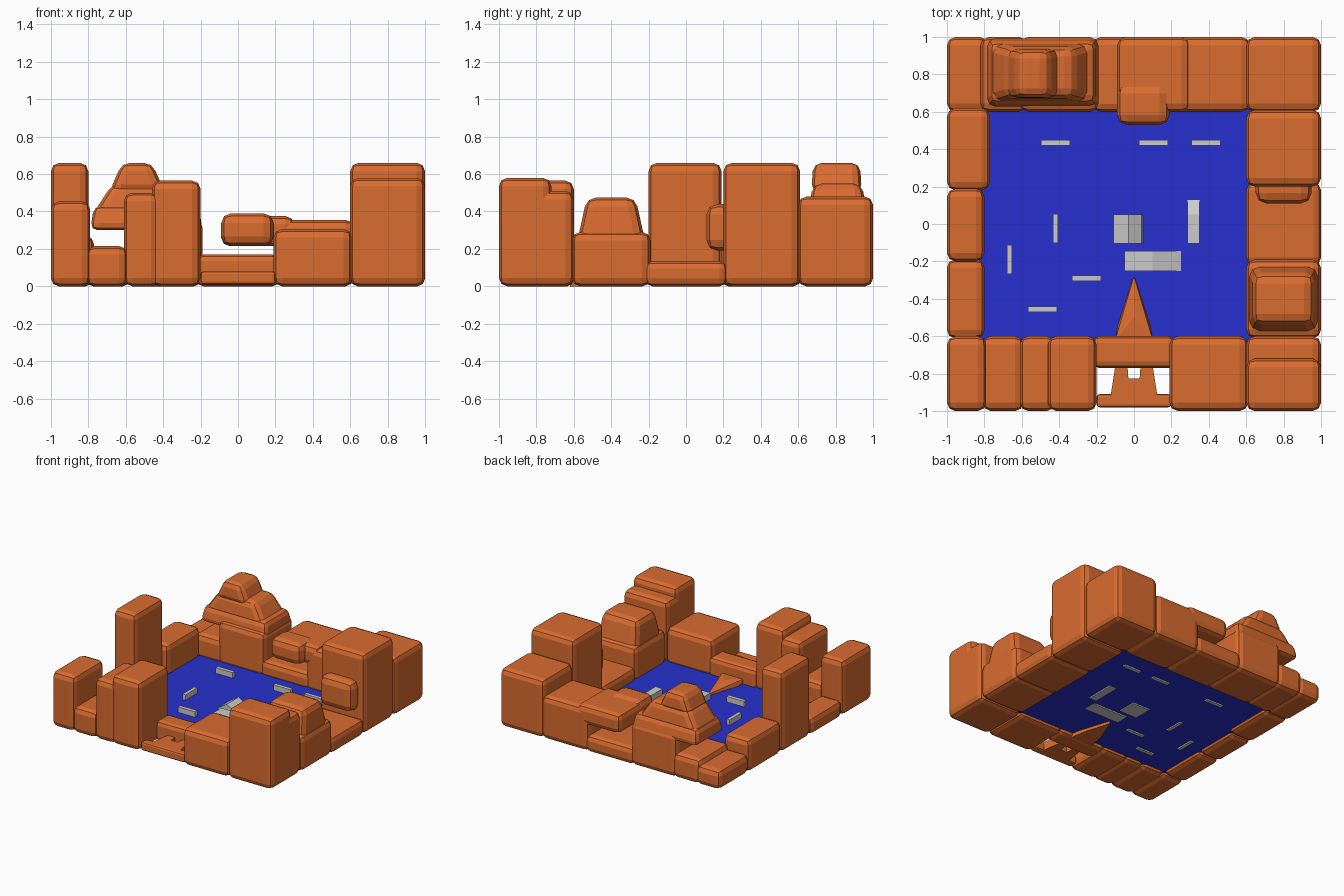
import bpy, bmesh
from mathutils import Vector

if "Cube" in bpy.data.objects:
    bpy.data.objects.remove(bpy.data.objects["Cube"])


def material(name, color):
    m = bpy.data.materials.new(name)
    m.diffuse_color = color
    m.use_nodes = True
    m.node_tree.nodes["Principled BSDF"].inputs["Base Color"].default_value = m.diffuse_color
    return m


ORANGE = material("orange_rock", (0.70, 0.15, 0.03, 1))
BLUE = material("blue_floor", (0.02, 0.03, 0.62, 1))


def finish(bm, name, mat=None):
    bmesh.ops.recalc_face_normals(bm, faces=bm.faces[:])
    me = bpy.data.meshes.new(name)
    bm.to_mesh(me)
    bm.free()
    ob = bpy.data.objects.new(name, me)
    bpy.context.collection.objects.link(ob)
    if mat:
        me.materials.append(mat)
    return ob


def rock(name, x, y, z, taper=(0, 0), bevel=0.045):
    """Chamfered block between the given ranges; taper insets the top."""
    lo, hi = Vector((x[0], y[0], z[0])), Vector((x[1], y[1], z[1]))
    mid, size = (lo + hi) / 2, hi - lo
    bm = bmesh.new()
    bmesh.ops.create_cube(bm, size=1)
    for v in bm.verts:
        top = v.co.z > 0
        v.co = mid + Vector(a * b for a, b in zip(v.co, size))
        if top:
            v.co.x += taper[0] * (1 if v.co.x < mid.x else -1)
            v.co.y += taper[1] * (1 if v.co.y < mid.y else -1)
    bmesh.ops.bevel(bm, geom=bm.edges[:], offset=min(bevel, min(size) * 0.3),
                    segments=2, profile=0.5, affect='EDGES')
    return finish(bm, name, ORANGE)


def prism(name, pts, direction, mat=None):
    """Extrude a polygon of 3D points along a direction."""
    bm = bmesh.new()
    f = bm.faces.new([bm.verts.new(p) for p in pts])
    r = bmesh.ops.extrude_face_region(bm, geom=[f])
    bmesh.ops.translate(bm, vec=direction,
                        verts=[v for v in r["geom"] if isinstance(v, bmesh.types.BMVert)])
    if f.is_valid and len(bm.faces) == len(pts) + 1:
        bm.faces.new(list(reversed([v for v in f.verts])))
    return finish(bm, name, mat)


# Front wall
FY = (-1, -0.6)
rock("front_left_corner", (-1, -0.79), FY, (0, 0.455))
rock("front_notch", (-0.81, -0.59), FY, (0, 0.215))
rock("front_step", (-0.61, -0.42), FY, (0, 0.50))
rock("front_tall", (-0.46, -0.2), FY, (0, 0.565))
rock("front_right_low", (0.19, 0.61), FY, (0, 0.305))
rock("front_right_corner", (0.6, 1), FY, (0, 0.51))
rock("front_right_crown", (0.6, 1), (-1, -0.72), (0.3, 0.58))

# Front gateway: beam, split entry slab and pointed tongue
rock("gate_beam", (-0.22, 0.22), (-0.77, -0.6), (0, 0.17), bevel=0.035)
rock("gate_sill", (-0.2, 0.2), (-0.98, -0.91), (0.01, 0.08), bevel=0.015)
for side in (-1, 1):
    prism("gate_step", [(side * a, b, 0.01) for a, b in
          ((0.0, -0.95), (0.13, -0.95), (0.10, -0.76), (0.035, -0.76), (0.03, -0.825), (0, -0.825))],
          (0, 0, 0.07), ORANGE)
bm = bmesh.new()
for px, py, pz in ((-0.1, -0.62, 0), (0.1, -0.62, 0), (0.075, -0.48, 0), (-0.075, -0.48, 0),
                   (-0.1, -0.62, 0.07), (0.1, -0.62, 0.07), (0, -0.28, 0.04), (0, -0.28, 0.01),
                   (0, -0.5, 0.075)):
    bm.verts.new((px, py, pz))
bmesh.ops.convex_hull(bm, input=bm.verts[:])
finish(bm, "gate_tongue", ORANGE)

# Left wall
LX = (-1, -0.8)
rock("left_low", LX, (-0.61, -0.19), (0, 0.14))
rock("left_tower", LX, (-0.2, 0.19), (0, 0.66))
rock("left_mid", (-1, -0.77), (0.18, 0.62), (0, 0.27))
rock("back_left_corner", (-1, -0.78), (0.6, 1), (0, 0.16))

# Right wall
RX = (0.6, 1)
rock("right_shelf", RX, (-0.61, -0.19), (0, 0.29))
rock("right_dome", (0.61, 0.99), (-0.59, -0.21), (0.2, 0.475), taper=(0.03, 0.06), bevel=0.05)
rock("right_low", RX, (-0.22, 0.22), (0, 0.135))
rock("right_tower", RX, (0.2, 0.61), (0, 0.66))
rock("right_tower_bulge", (0.65, 0.95), (0.11, 0.3), (0.19, 0.44), bevel=0.06)
rock("back_right_corner", RX, (0.6, 1), (0, 0.48))

# Back wall with overhang
rock("back_wall", (0.19, 0.62), (0.6, 1), (0, 0.355))
rock("back_low", (-0.22, 0.22), (0.6, 1), (0, 0.14))
rock("back_overhang", (-0.09, 0.3), (0.6, 1), (0.215, 0.375))
rock("back_overhang_bulge", (-0.09, 0.19), (0.53, 0.75), (0.215, 0.39), bevel=0.06)

# Stepped peak standing on a base and hanging over a gap
rock("peak_gap_floor", (-0.82, -0.57), (0.6, 1), (0, 0.205))
rock("peak_base", (-0.61, -0.19), (0.6, 1), (0, 0.36))
rock("peak_ledge", (-0.79, -0.19), (0.62, 1), (0.30, 0.43), taper=(0.02, 0.03))
rock("peak_shoulder", (-0.78, -0.22), (0.65, 0.97), (0.38, 0.55), taper=(0.11, 0.03))
rock("peak_top", (-0.69, -0.39), (0.67, 0.94), (0.50, 0.66), taper=(0.07, 0.01))

# Arena floor
bm = bmesh.new()
bm.faces.new([bm.verts.new((a, b, 0.03)) for a, b in
              ((-0.83, -0.63), (0.63, -0.63), (0.63, 0.66), (-0.83, 0.66))])
finish(bm, "arena_floor", BLUE)


# Grey low barriers
def barrier(cx, cy, sx, sy, h=0.075):
    prism("barrier", [(cx + a * sx / 2, cy + b * sy / 2, 0.02) for a, b in
                      ((-1, -1), (1, -1), (1, 1), (-1, 1))], (0, 0, h - 0.02))


for cx, cy in ((-0.42, 0.435), (0.105, 0.435), (0.385, 0.435), (-0.255, -0.29), (-0.49, -0.455)):
    barrier(cx, cy, 0.155, 0.03)
for cx, cy in ((-0.42, -0.025), (-0.665, -0.19)):
    barrier(cx, cy, 0.028, 0.155)

# Grey ramps
prism("centre_ramp", [(-0.11, -0.105, 0.02), (0.05, -0.105, 0.02), (0.04, -0.105, 0.06),
                      (-0.03, -0.105, 0.10), (-0.11, -0.105, 0.05)], (0, 0.155, 0))
prism("long_ramp", [(-0.05, -0.25, 0.02), (0.28, -0.25, 0.02), (0.10, -0.25, 0.08),
                    (-0.05, -0.25, 0.08)], (0, 0.105, 0))
prism("side_ramp", [(0.285, -0.105, 0.02), (0.285, 0.145, 0.02), (0.285, 0.05, 0.08),
                    (0.285, -0.105, 0.08)], (0.065, 0, 0))
